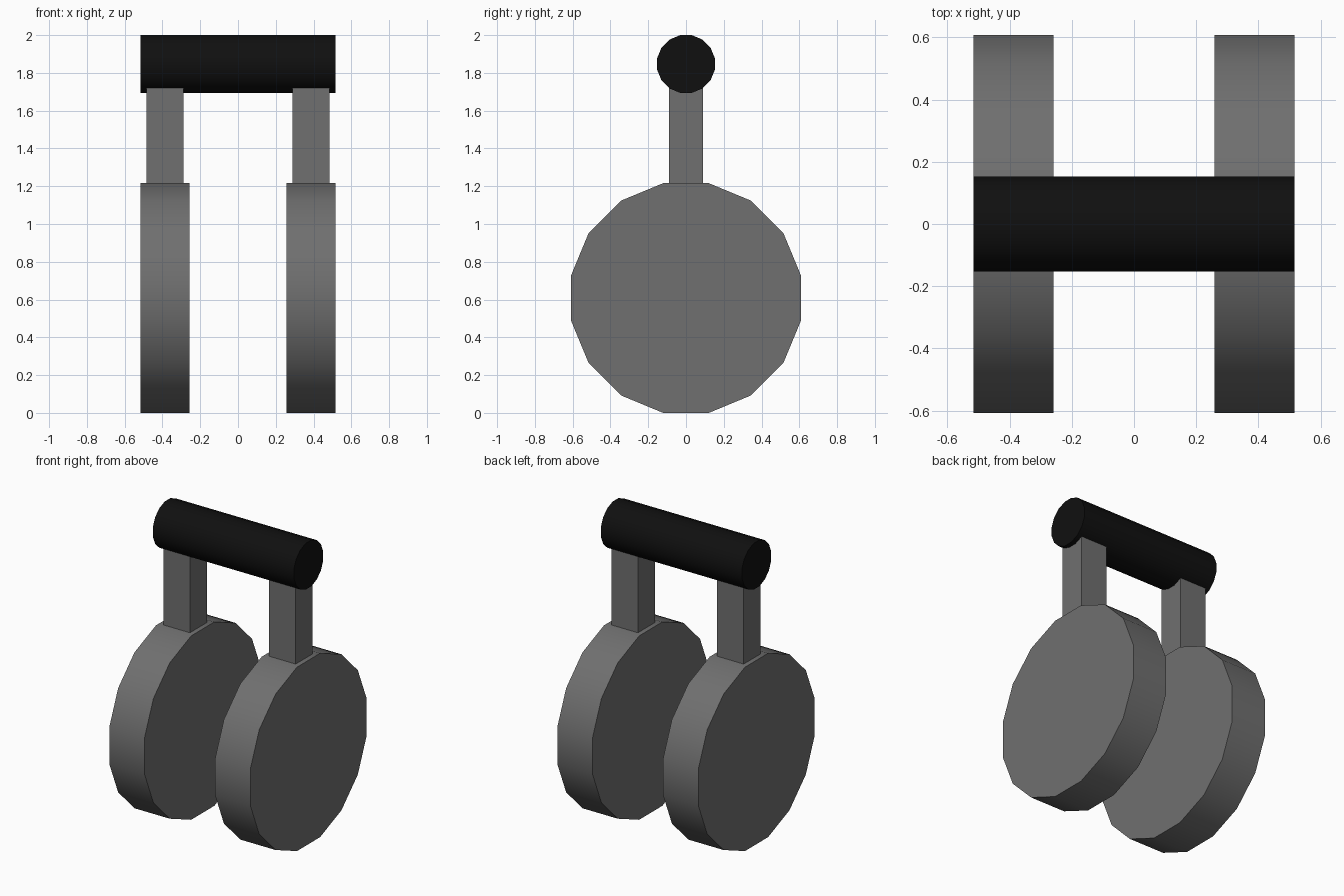
import bpy, math

if "Cube" in bpy.data.objects:
    bpy.data.objects.remove(bpy.data.objects["Cube"])

def material(name, value):
    m = bpy.data.materials.new(name)
    m.diffuse_color = (value, value, value, 1)
    m.use_nodes = True
    m.node_tree.nodes["Principled BSDF"].inputs["Base Color"].default_value = m.diffuse_color
    return m

grey = material("dark_grey", 0.16)
black = material("black", 0.005)

def x_cylinder(name, x, z, half_height, length, mat):
    # 16-sided cylinder along x with a flat side on top
    bpy.ops.mesh.primitive_cylinder_add(vertices=16, depth=length,
        radius=half_height / math.cos(math.pi / 16))
    ob = bpy.context.object
    ob.name = name
    ob.rotation_euler = (math.pi / 16, 0, 0)
    for v in ob.data.vertices:
        a = math.pi / 16
        vx, vy, vz = v.co
        v.co = (vz, vx * math.cos(a) - vy * math.sin(a), vx * math.sin(a) + vy * math.cos(a))
    ob.rotation_euler = (0, 0, 0)
    ob.location = (x, 0, z)
    ob.data.materials.append(mat)
    ob.data.flip_normals() if ob.data.polygons[0].normal.dot(ob.data.polygons[0].center) < 0 else None
    bpy.ops.object.shade_smooth_by_angle(angle=math.radians(30))
    return ob

def post(name, x):
    bpy.ops.mesh.primitive_cube_add(size=1, location=(x, 0, 1.475))
    ob = bpy.context.object
    ob.name = name
    ob.dimensions = (0.195, 0.178, 0.65)
    ob.data.materials.append(grey)

# Matching wheel and upright on each side
for side, x in (("left", -0.387), ("right", 0.387)):
    x_cylinder(side + "_wheel", x, 0.608, 0.608, 0.258, grey)
    post(side + "_post", x)

# Bar joining the two uprights
x_cylinder("top_bar", 0, 1.847, 0.153, 1.032, black)
